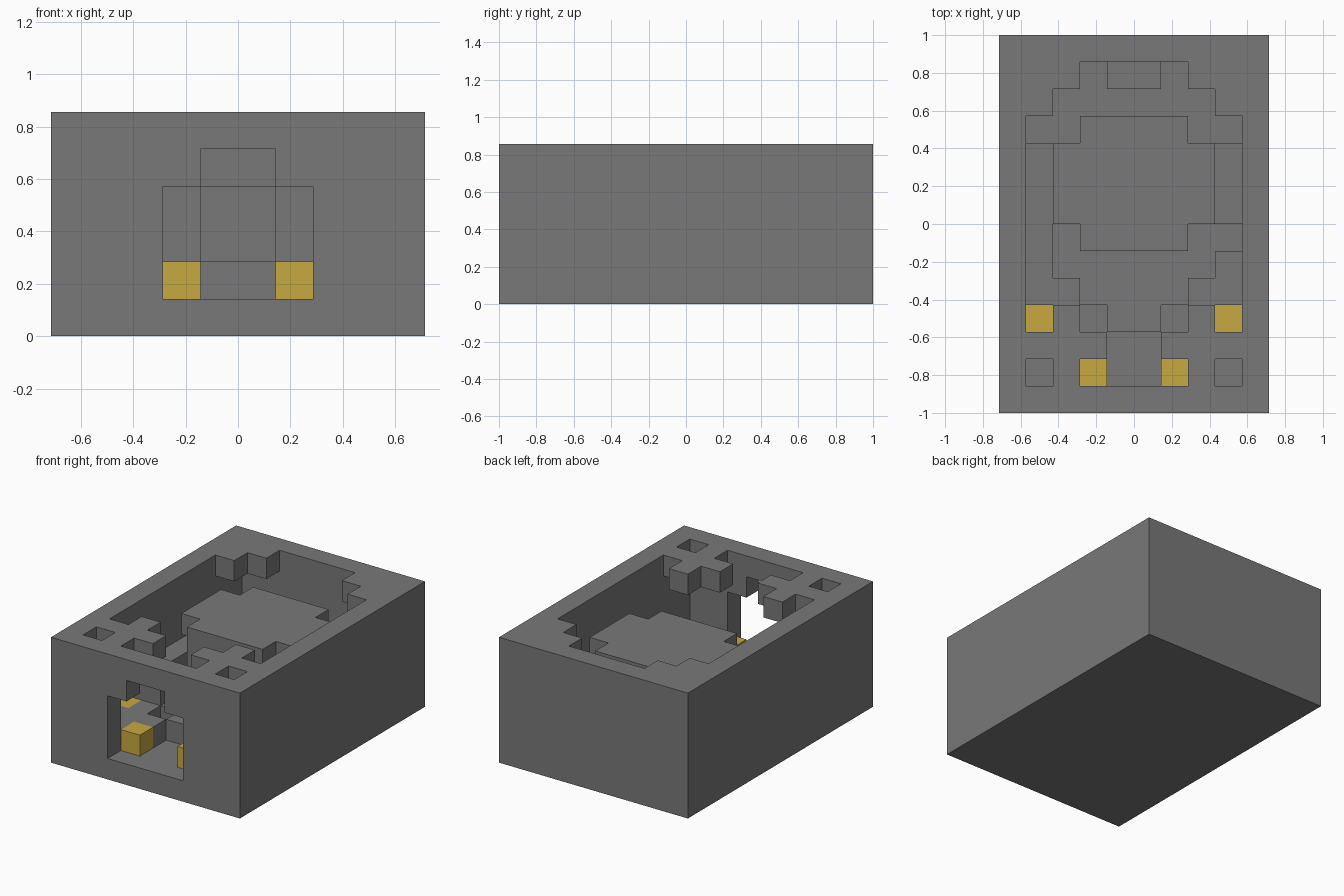
import bpy
import bmesh
from mathutils import Vector

cube = bpy.data.objects.get("Cube")
if cube:
    bpy.data.objects.remove(cube, do_unlink=True)

U = 1 / 7  # edge of one block


def material(name, color):
    m = bpy.data.materials.new(name)
    m.use_nodes = True
    m.diffuse_color = (*color, 1)
    m.node_tree.nodes["Principled BSDF"].inputs["Base Color"].default_value = (*color, 1)
    return m


GREY = material("stone grey", (0.19, 0.19, 0.19))
GOLD = material("gold", (0.57, 0.40, 0.05))


def cells(boxes):
    """All unit blocks in boxes given as (x0, x1, y0, y1, z0, z1)."""
    return {(x, y, z) for x0, x1, y0, y1, z0, z1 in boxes
            for x in range(x0, x1) for y in range(y0, y1) for z in range(z0, z1)}


def both(*boxes):
    """The boxes with their mirror images across x = 0."""
    return [*boxes, *[(-b[1], -b[0], *b[2:]) for b in boxes]]


def part(name, mat, add, cut=()):
    """A block solid: outer skin only, with flat areas merged."""
    solid = cells(add) - cells(cut)
    bm = bmesh.new()
    for c in solid:
        for axis in range(3):
            for sign in (-1, 1):
                n = Vector((0, 0, 0))
                n[axis] = sign
                if tuple(int(a + b) for a, b in zip(c, n)) in solid:
                    continue
                u = Vector((0, 0, 0))
                u[(axis + 1) % 3] = 0.5
                v = n.cross(u)
                mid = Vector(c) + Vector((0.5, 0.5, 0.5)) + n * 0.5
                corners = [mid - u - v, mid + u - v, mid + u + v, mid - u + v]
                bm.faces.new([bm.verts.new(p * U) for p in corners])
    bmesh.ops.remove_doubles(bm, verts=bm.verts, dist=0.001)
    bmesh.ops.dissolve_limit(bm, angle_limit=0.01, verts=bm.verts, edges=bm.edges)
    mesh = bpy.data.meshes.new(name)
    bm.to_mesh(mesh)
    bm.free()
    mesh.materials.append(mat)
    bpy.context.collection.objects.link(bpy.data.objects.new(name, mesh))


# Outer box: base, walls and the front doorway with its raised middle
part("base", GREY, [(-5, 5, -7, 7, 0, 1)])
part("walls", GREY, [(-5, 5, -7, 7, 1, 5)],
     [(-4, 4, -6, 6, 1, 5), (-2, 2, -7, -6, 1, 4), (-1, 1, -7, -6, 4, 5)])

# Lid with the stepped main opening, front slot and corner holes
part("lid", GREY, [(-5, 5, -7, 7, 5, 6)],
     [(-4, 4, -3, 4, 5, 6), (-3, 3, 4, 5, 5, 6), (-2, 2, 5, 6, 5, 6),
      (-2, 2, -4, -3, 5, 6), (-1, 1, -5, -4, 5, 6), (-2, 2, -6, -5, 5, 6)]
     + both((3, 4, -4, -3, 5, 6), (3, 4, -6, -5, 5, 6)))

# Inner floor with the entry trench, two pits and seats for the gold blocks
part("inner_floor", GREY, [(-4, 4, -6, 6, 1, 2)],
     [(-1, 1, -6, -4, 1, 2)]
     + both((1, 2, -6, -5, 1, 2), (1, 2, -4, -3, 1, 2), (3, 4, -4, -3, 1, 2)))

# Raised ledges along the sides and a small step at the back
part("side_ledges", GREY,
     both((3, 4, -3, 3, 2, 3), (2, 3, -3, -2, 2, 3)), [(3, 4, -1, 0, 2, 3)])
part("back_step", GREY, [(-1, 1, 5, 6, 2, 3)])

# Central mound: stepped cap on a narrower body with a recessed front
part("mound_cap", GREY,
     [(-2, 2, -1, 4, 4, 5), (-3, 3, 0, 3, 4, 5)])
part("mound_body", GREY, [(-2, 2, -1, 4, 2, 4)], [(-1, 1, -1, 0, 2, 4)])

# Gold blocks in the floor
for side, x in (("left", 1), ("right", -1)):
    for place, near, y in (("front", 1, -6), ("rear", 3, -4)):
        x0, x1 = sorted((x * near, x * (near + 1)))
        part(f"{place}_{side}_gold_block", GOLD, [(x0, x1, y, y + 1, 1, 2)])
